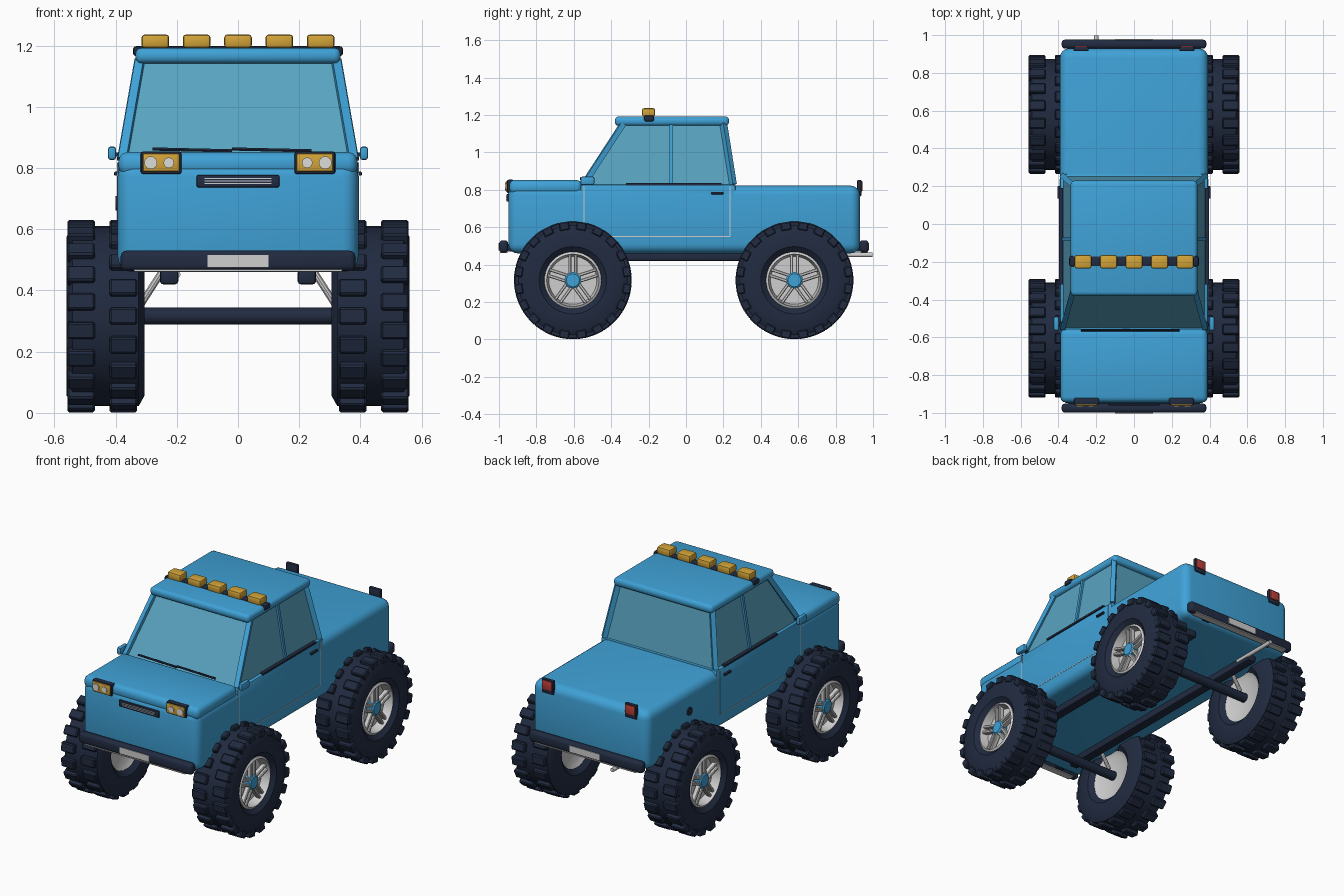
import bpy, bmesh, math
from mathutils import Vector, Matrix

cube = bpy.data.objects.get("Cube")
if cube:
    bpy.data.objects.remove(cube, do_unlink=True)


def material(name, rgb, alpha=1.0):
    m = bpy.data.materials.new(name)
    m.use_nodes = True
    m.diffuse_color = (*rgb, alpha)
    node = next(n for n in m.node_tree.nodes if n.type == 'BSDF_PRINCIPLED')
    node.inputs["Base Color"].default_value = (*rgb, 1)
    node.inputs["Alpha"].default_value = alpha
    return m


BLUE = material("sky blue paint", (0.05, 0.36, 0.68))
NAVY = material("dark navy rubber", (0.015, 0.024, 0.052))
GOLD = material("amber lamp", (0.65, 0.37, 0.04))
SILVER = material("light grey metal", (0.62, 0.62, 0.62))
LENS = material("pale lens", (0.72, 0.72, 0.7))
RED = material("red lamp", (0.5, 0.05, 0.04))
GLASS = material("tinted glass", (0.1, 0.37, 0.53), 0.4)
CABIN = material("grey interior", (0.055, 0.055, 0.055))


def finish(name, bm, mat, loc=(0, 0, 0)):
    bmesh.ops.recalc_face_normals(bm, faces=bm.faces)
    mesh = bpy.data.meshes.new(name)
    bm.to_mesh(mesh)
    bm.free()
    mesh.materials.append(mat)
    ob = bpy.data.objects.new(name, mesh)
    ob.location = loc
    bpy.context.collection.objects.link(ob)
    bpy.ops.object.select_all(action='DESELECT')
    ob.select_set(True)
    bpy.context.view_layer.objects.active = ob
    bpy.ops.object.shade_smooth_by_angle(angle=math.radians(35))
    return ob


def add_box(bm, size, matrix=Matrix(), bevel=0, segments=2):
    part = bmesh.new()
    bmesh.ops.create_cube(part, size=1, matrix=Matrix.Diagonal((*size, 1)))
    if bevel:
        bmesh.ops.bevel(part, geom=part.edges[:], offset=bevel, segments=segments,
                        profile=0.5, affect='EDGES', clamp_overlap=True)
    part.transform(matrix)
    temp = bpy.data.meshes.new("temp")
    part.to_mesh(temp)
    part.free()
    bm.from_mesh(temp)
    bpy.data.meshes.remove(temp)


def box(name, mat, xs, ys, zs, bevel=0, segments=2):
    """Box given by its extent on each axis."""
    bm = bmesh.new()
    lo, hi = Vector((xs[0], ys[0], zs[0])), Vector((xs[1], ys[1], zs[1]))
    add_box(bm, hi - lo, bevel=bevel, segments=segments)
    return finish(name, bm, mat, (lo + hi) / 2)


def bar(name, mat, p, q, radius, sides=12):
    """Round or faceted rod from p to q."""
    p, q = Vector(p), Vector(q)
    rot = (q - p).to_track_quat('Z', 'Y').to_matrix().to_4x4()
    bm = bmesh.new()
    bmesh.ops.create_cone(bm, cap_ends=True, segments=sides, radius1=radius, radius2=radius,
                          depth=(q - p).length,
                          matrix=rot @ Matrix.Rotation(math.pi / sides, 4, 'Z'))
    return finish(name, bm, mat, (p + q) / 2)


def lathe(name, mat, profile, steps):
    """Turn (x, radius) points about the x axis."""
    bm = bmesh.new()
    vs = [bm.verts.new((x, 0, r)) for x, r in profile]
    es = [bm.edges.new((vs[i], vs[i + 1])) for i in range(len(vs) - 1)]
    bmesh.ops.spin(bm, geom=vs + es, axis=(1, 0, 0), cent=(0, 0, 0),
                   angle=math.tau, steps=steps, use_merge=True)
    bmesh.ops.remove_doubles(bm, verts=bm.verts, dist=1e-5)
    return finish(name, bm, mat)


# Body shell, cabin base and hood
box("body", BLUE, (-.393, .393), (-.95, .93), (.46, .822), .05, 4)
box("cabin_base", BLUE, (-.392, .392), (-.565, .265), (.6, .828), .012)
box("hood", BLUE, (-.39, .39), (-.945, -.555), (.775, .852), .03, 3)
box("cabin_floor", CABIN, (-.36, .36), (-.53, .24), (.826, .831))

# Roof, pillars and window panes
box("roof", BLUE, (-.335, .335), (-.38, .23), (1.142, 1.192), .02, 3)


def corner(side, rear, top, inset=0):
    x = .318 if top else .375
    y = ((-.335, .2) if top else (-.548, .252))[rear]
    return Vector((side * (x - inset), y, 1.155 if top else .828))


for side, tag in ((1, "left"), (-1, "right")):
    for rear, end in ((0, "front"), (1, "rear")):
        bar(f"{end}_pillar_{tag}", BLUE, corner(side, rear, 0), corner(side, rear, 1), .02, 4)
    bar(f"middle_pillar_{tag}", BLUE, (side * .373, -.08, .828), (side * .318, -.08, 1.155), .013, 4)

glass = bmesh.new()
ring = [(1, 0), (1, 1), (-1, 1), (-1, 0)]
low = [glass.verts.new(corner(s, r, 0, .003)) for s, r in ring]
high = [glass.verts.new(corner(s, r, 1, .003)) for s, r in ring]
for i in range(4):
    j = (i + 1) % 4
    glass.faces.new((low[i], low[j], high[j], high[i]))
finish("window_panes", glass, GLASS)

# Wipers
for x0, x1 in ((-.28, -.02), (-.02, .24)):
    bar("wiper", NAVY, (x0, -.562, .862), (x1, -.562, .856), .006, 6)

# Roof light bar
box("light_bar", NAVY, (-.343, .343), (-.225, -.17), (1.165, 1.198), .01)
for i in range(-2, 3):
    box("roof_lamp", GOLD, (i * .135 - .045, i * .135 + .045), (-.235, -.165), (1.192, 1.236), .01)

# Parts repeated on both sides
for s, tag in ((1, "left"), (-1, "right")):
    def sided(name, mat, xs, ys, zs, bevel=0):
        box(f"{name}_{tag}", mat, sorted((s * xs[0], s * xs[1])), ys, zs, bevel)

    sided("mirror", BLUE, (.398, .425), (-.565, -.49), (.826, .87), .009)
    sided("mirror_stalk", NAVY, (.37, .405), (-.53, -.515), (.838, .85))
    sided("belt_trim", NAVY, (.375, .396), (-.32, .19), (.824, .836))
    sided("door_handle", NAVY, (.385, .405), (.135, .2), (.775, .788), .004)
    for y in (-.545, .235):
        sided("door_seam", SILVER, (.39, .3945), (y - .002, y + .002), (.55, .818))
    sided("door_seam_bottom", SILVER, (.39, .3945), (-.545, .235), (.548, .552))

    # Headlamps and tail lamps
    sided("headlamp_frame", NAVY, (.184, .318), (-.957, -.92), (.78, .854), .008)
    sided("headlamp", GOLD, (.191, .311), (-.963, -.93), (.788, .847), .006)
    for x, r in ((.285, .021), (.226, .017)):
        bar(f"headlamp_lens_{tag}", LENS, (s * x, -.968, .817), (s * x, -.95, .817), r, 20)
    sided("tail_lamp_frame", NAVY, (.24, .32), (.915, .938), (.765, .853), .007)
    sided("tail_lamp", RED, (.247, .313), (.93, .943), (.79, .846), .004)

    # Frame rails and shock absorbers
    sided("frame_rail", NAVY, (.195, .255), (-.82, .8), (.42, .468), .01)
    for y in (-.605, .58):
        bar(f"shock_{tag}", SILVER, (s * .23, y, .49), (s * .32, y, .35), .012, 10)

# Grille
box("grille", NAVY, (-.135, .135), (-.96, -.93), (.737, .777), .005)
for z in (.749, .757, .765):
    box("grille_bar", SILVER, (-.11, .11), (-.962, -.955), (z - .0015, z + .0015))

# Bumpers with number plates
for end, y, s in (("front", -.975, -1), ("rear", .952, 1)):
    box(f"{end}_bumper", NAVY, (-.383, .383), (y - .024, y + .024), (.464, .53), .018, 3)
    face = y + s * .024
    box(f"{end}_plate", SILVER, (-.1, .1), (face - .003, face + .003), (.475, .515))
    box(f"{end}_bumper_trim", SILVER, (-.34, .34), (y - .02, y + .02), (.462, .468))
    for x in (-.225, .225):
        box(f"{end}_bumper_mount", NAVY, (x - .025, x + .025), sorted((y, y - s * .1)), (.47, .51))

# Exhaust pipe and fuel cap
bar("exhaust", SILVER, (-.2, .7, .452), (-.2, .998, .452), .012)
bar("fuel_cap", NAVY, (-.38, .53, .685), (-.4, .53, .685), .024, 20)

# One wheel, its axis along x and its outside on +x
tire = lathe("tire", NAVY, [(-.1, .15), (-.125, .18), (-.127, .26), (-.108, .294), (.108, .294),
                            (.127, .26), (.125, .18), (.1, .15), (-.1, .15)], 48)
rim = lathe("rim", SILVER, [(-.08, 0), (-.08, .12), (-.1, .152), (.105, .152), (.112, .14),
                            (.06, .128), (.06, 0)], 40)
hub = lathe("hub", BLUE, [(.05, .045), (.095, .045), (.103, .035), (.103, 0)], 20)

bm = bmesh.new()
BLOCKS = 20
for column, x in enumerate((-.058, .08)):
    for i in range(BLOCKS):
        turn = Matrix.Rotation((i + column / 2) * math.tau / BLOCKS, 4, 'X')
        add_box(bm, (.09, .055, .045), turn @ Matrix.Translation((x, 0, .292)), .006, 1)
tread = finish("tread", bm, NAVY)

bm = bmesh.new()
for i in range(5):
    for offset in (-.016, .016):
        turn = Matrix.Rotation(i * math.tau / 5, 4, 'X')
        add_box(bm, (.03, .017, .11), turn @ Matrix.Translation((.083, offset, .083)), .004, 1)
spokes = finish("spokes", bm, SILVER)

# Place the four wheels and two axles
WHEEL_X, WHEEL_Z = .4325, .316
for end, y in (("front", -.605), ("rear", .58)):
    bar(f"{end}_axle", NAVY, (-.36, y, WHEEL_Z), (.36, y, WHEEL_Z), .028, 16)
    for s, tag in ((1, "left"), (-1, "right")):
        for part in (tire, rim, hub, tread, spokes):
            ob = part.copy()
            ob.name = f"{end}_{tag}_{part.name}"
            ob.location = (s * WHEEL_X, y, WHEEL_Z)
            ob.rotation_euler.z = 0 if s > 0 else math.pi
            bpy.context.collection.objects.link(ob)
for part in (tire, rim, hub, tread, spokes):
    bpy.data.objects.remove(part, do_unlink=True)
